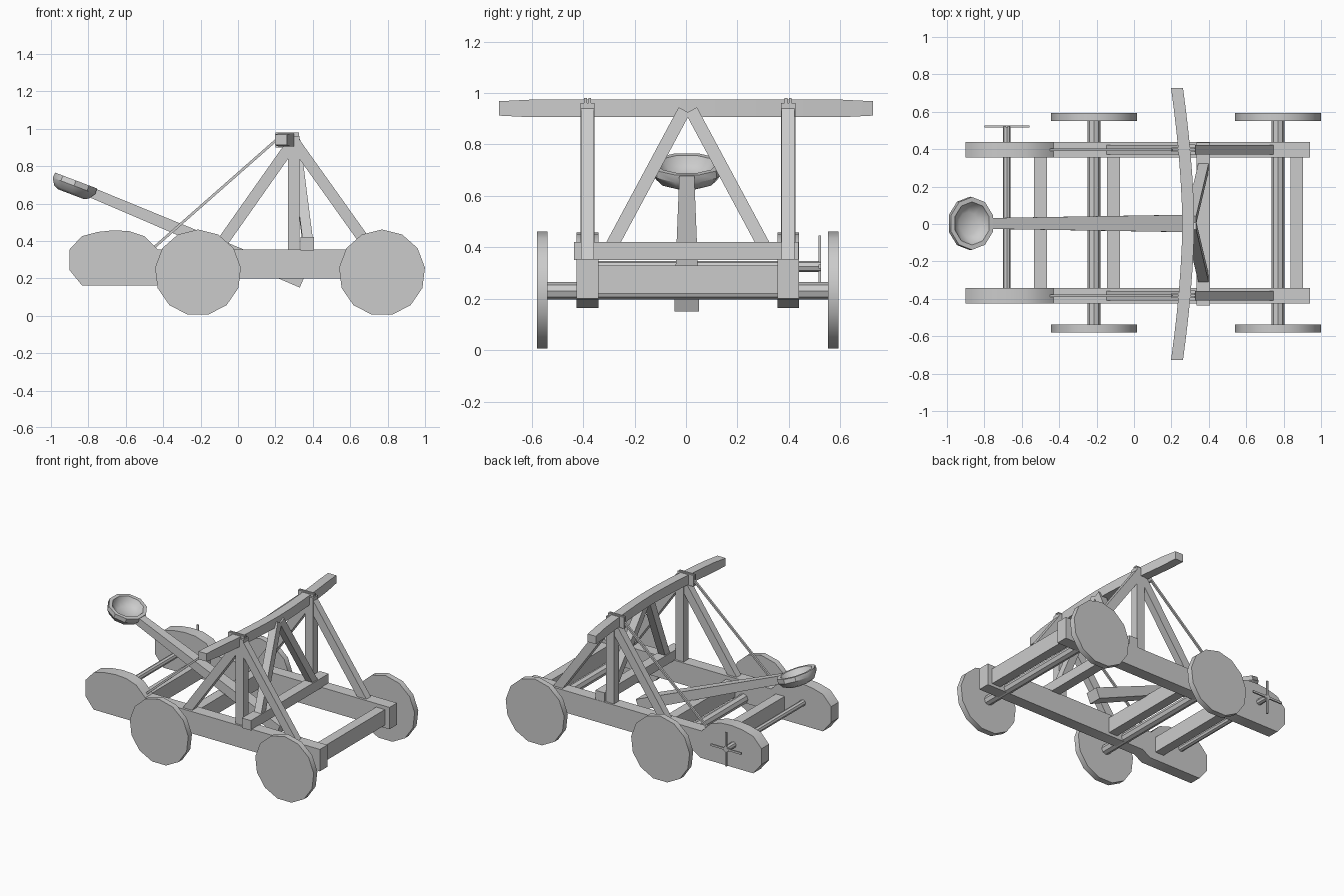
import bpy, bmesh, math
from mathutils import Vector, Matrix

if "Cube" in bpy.data.objects:
    bpy.data.objects.remove(bpy.data.objects["Cube"])

YO = 0.007  # chassis centre line


def add_mesh(name, verts, faces):
    me = bpy.data.meshes.new(name)
    me.from_pydata([tuple(v) for v in verts], [], faces)
    bm = bmesh.new()
    bm.from_mesh(me)
    bmesh.ops.recalc_face_normals(bm, faces=bm.faces)
    bm.to_mesh(me)
    bm.free()
    ob = bpy.data.objects.new(name, me)
    bpy.context.collection.objects.link(ob)
    return ob


def loft(name, rings, closed=False):
    n, m = len(rings[0]), len(rings)
    verts = [v for r in rings for v in r]
    faces = []
    for k in range(m if closed else m - 1):
        a, b = k * n, ((k + 1) % m) * n
        faces += [(a + i, a + (i + 1) % n, b + (i + 1) % n, b + i) for i in range(n)]
    if not closed:
        faces += [tuple(range(n)), tuple(range((m - 1) * n, m * n))]
    return add_mesh(name, verts, faces)


def box(name, x, y, z):
    return loft(name, [[(a, y[0], z[0]), (a, y[1], z[0]), (a, y[1], z[1]), (a, y[0], z[1])] for a in x])


def beam(name, p, q, w, h, w2=None, h2=None):
    # rectangular timber from p to q; w runs sideways, h across the slope
    p, q = Vector(p), Vector(q)
    d = (q - p).normalized()
    ref = Vector((0, 1, 0)) if abs(d.y) < 0.45 else Vector((1, 0, 0))
    s = (ref - d * ref.dot(d)).normalized()
    u = d.cross(s)
    rings = []
    for c, a, b in ((p, w, h), (q, w2 or w, h2 or h)):
        rings.append([c + s * i * a / 2 + u * j * b / 2 for i, j in ((-1, -1), (1, -1), (1, 1), (-1, 1))])
    return loft(name, rings)


def prism(name, pts, y0, y1):
    return loft(name, [[(x, y, z) for x, z in pts] for y in (y0, y1)])


def disc(name, x, z, r, y0, y1, n):
    pts = [(x + r * math.sin(2 * math.pi * i / n), z + r * math.cos(2 * math.pi * i / n)) for i in range(n)]
    ob = prism(name, pts, y0, y1)
    return ob


# side frames, repeated left and right
plate = [(-0.90, 0.355), (-0.835, 0.425), (-0.75, 0.448), (-0.665, 0.457), (-0.58, 0.452), (-0.5, 0.425),
         (-0.43, 0.355), (0.94, 0.355), (0.94, 0.20), (-0.36, 0.20), (-0.42, 0.163), (-0.835, 0.163), (-0.90, 0.243)]
for s, side in ((-1, "near"), (1, "far")):
    y = YO + s * 0.39
    prism(side + "_side_rail", plate, y - 0.042, y + 0.042)
    box(side + "_post", (0.267, 0.33), (y - 0.028, y + 0.028), (0.34, 0.962))
    beam(side + "_front_brace", (0.30, 0.93, 0)[:1] + (y, 0.93), (0.735, y, 0.32), 0.05, 0.06)
    beam(side + "_rear_brace", (0.295, y, 0.93), (-0.135, y, 0.32), 0.05, 0.06)
    beam(side + "_stay_rope", (0.205, y, 0.94), (-0.46, y, 0.355), 0.014, 0.014)
    # rope lashing over the bow
    for k in (-0.008, 0.008):
        box(side + "_lashing", (0.20, 0.325), (y + k - 0.005, y + k + 0.005), (0.90, 0.98))
    beam(side + "_frame_leg", (0.305, YO + s * 0.015, 0.93), (0.375, YO + s * 0.31, 0.38), 0.055, 0.05)
    for x, end in ((-0.214, "rear"), (0.77, "front")):
        disc(side + "_" + end + "_wheel", x, 0.23, 0.231, YO + s * 0.545, YO + s * 0.586, 13)

# axles and cross members
for x, end in ((-0.214, "rear"), (0.77, "front")):
    disc(end + "_axle", x, 0.23, 0.034, YO - 0.55, YO + 0.55, 8)
for x, name in ((-0.50, "rear_crossbar"), (-0.11, "middle_crossbar"), (0.87, "front_crossbar")):
    box(name, (x - 0.034, x + 0.034), (YO - 0.36, YO + 0.36), (0.22, 0.33))
box("stop_beam", (0.335, 0.405), (-0.435, 0.437), (0.35, 0.42))

# winch with crossed handles
disc("winch_drum", -0.68, 0.325, 0.021, YO - 0.36, 0.525, 8)
box("winch_handle_flat", (-0.80, -0.56), (0.516, 0.526), (0.318, 0.332))
box("winch_handle_upright", (-0.687, -0.673), (0.516, 0.526), (0.205, 0.445))

# curved bow across the top
rings = []
for i in range(13):
    t = -1 + i / 6
    x, h = 0.29 - 0.06 * abs(t) ** 1.7, (0.034 if abs(t) < 0.99 else 0.028)
    rings.append([(x + a * 0.032, t * 0.727, 0.94 + b * h) for a, b in ((-1, -1), (1, -1), (1, 1), (-1, 1))])
loft("bow", rings)

# throwing arm and its bowl
beam("throwing_arm", (0.345, YO - 0.004, 0.185), (-0.775, YO - 0.004, 0.655), 0.095, 0.075, 0.058, 0.055)
d = Vector((-0.935, 0, 0.355)).normalized()
n = Vector((0.355, 0, 0.935)).normalized()
c = Vector((-0.866, 0.003, 0.723))
rings = []
for r, h in ((0.085, -0.078), (0.115, -0.065), (0.139, -0.03), (0.137, 0.0), (0.112, 0.0), (0.095, -0.03), (0.06, -0.052)):
    ring = []
    for i in range(10):
        a = 2 * math.pi * (i + 0.5) / 10
        ring.append(c + d * r * 0.92 * math.cos(a) + Vector((0, r * math.sin(a) * 1.03, 0)) + n * h)
    rings.append(ring)
loft("bowl", rings)

# soft shading with crisp edges
for ob in bpy.data.objects:
    ob.select_set(True)
    bpy.context.view_layer.objects.active = ob
bpy.ops.object.shade_smooth_by_angle(angle=math.radians(35))
